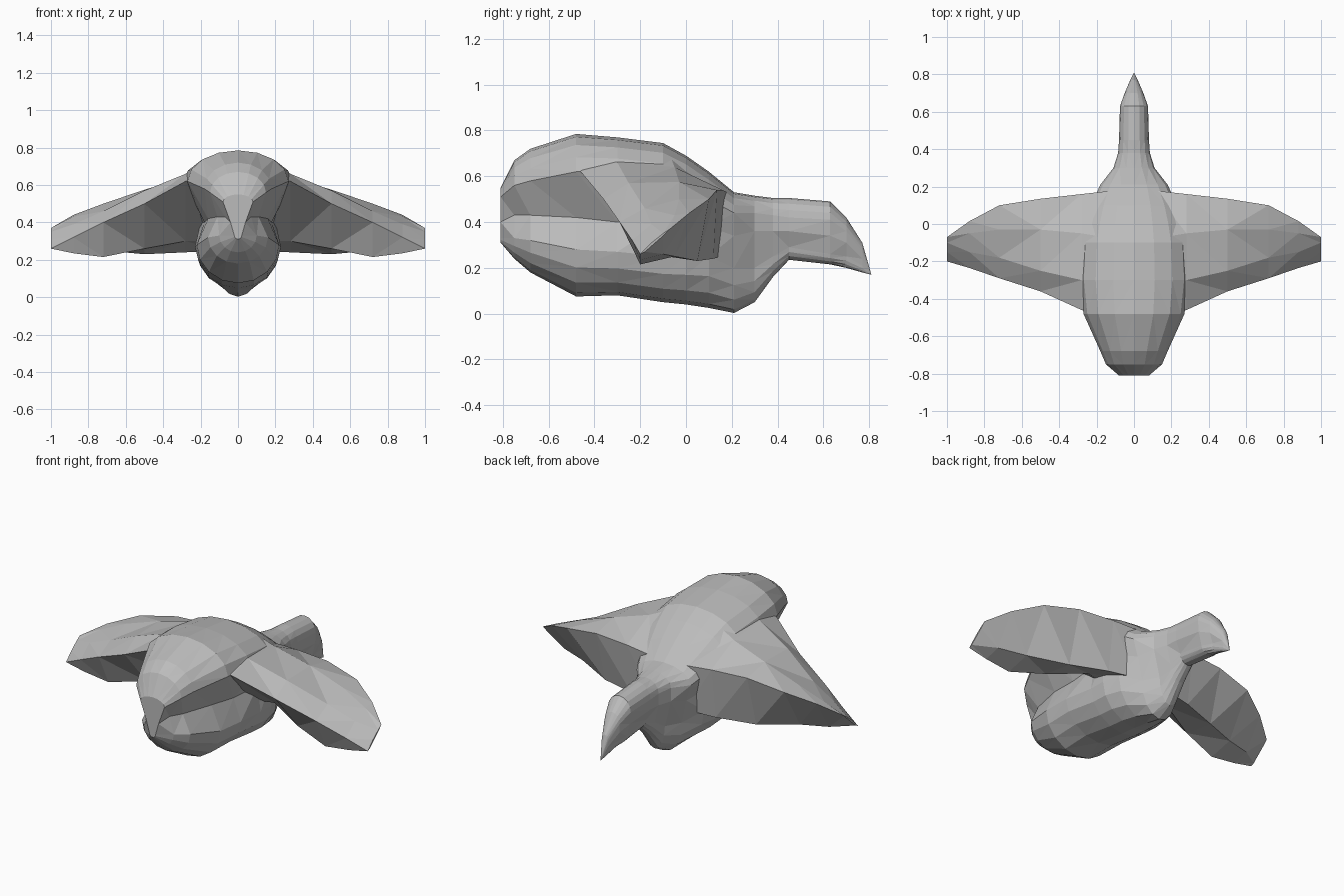
import bpy
import bmesh
from math import sin, cos, pi

default_cube = bpy.data.objects.get("Cube")
if default_cube:
    bpy.data.objects.remove(default_cube, do_unlink=True)

# Single plain colour
grey = bpy.data.materials.new("plain grey")
grey.use_nodes = True
colour = (0.5, 0.5, 0.5, 1)
grey.diffuse_color = colour
grey.node_tree.nodes["Principled BSDF"].inputs["Base Color"].default_value = colour


def loft(name, rings, tip=None):
    """Skin a row of closed rings, ending in a cap or in a pointed tip."""
    bm = bmesh.new()
    rows = [[bm.verts.new(point) for point in ring] for ring in rings]
    count = len(rows[0])
    for near, far in zip(rows, rows[1:]):
        for i in range(count):
            j = (i + 1) % count
            bm.faces.new((near[i], near[j], far[j], far[i]))
    bm.faces.new(rows[0])
    if tip:
        end = bm.verts.new(tip)
        for i in range(count):
            bm.faces.new((rows[-1][i], rows[-1][(i + 1) % count], end))
    else:
        bm.faces.new(rows[-1])
    bmesh.ops.triangulate(bm, faces=bm.faces[:])
    bmesh.ops.recalc_face_normals(bm, faces=bm.faces[:])
    mesh = bpy.data.meshes.new(name)
    bm.to_mesh(mesh)
    bm.free()
    mesh.materials.append(grey)
    part = bpy.data.objects.new(name, mesh)
    bpy.context.scene.collection.objects.link(part)
    return part


def body_ring(y, top, back_w, back_z, waist_w, waist_z, belly_w, belly_z, bottom):
    """Rounded back above, narrow waist, rounded belly below."""
    half = []
    for step in range(5):
        a = pi / 2 * step / 4
        half.append((back_w * sin(a), back_z + (top - back_z) * cos(a)))
    half.append((waist_w, waist_z))
    for step in range(4):
        a = pi / 2 * step / 4
        half.append((belly_w * cos(a), belly_z - (belly_z - bottom) * sin(a)))
    half.append((0, bottom))
    right = [(-x, z) for x, z in half[-2:0:-1]]
    return [(x, y, z) for x, z in half + right]


# Body, neck and head in one skin: y, top, back, waist, belly, bottom
body_sections = [
    (-.81, .55, .08, .51, .04, .40, .02, .33, .31),
    (-.75, .67, .15, .56, .07, .43, .10, .33, .24),
    (-.68, .72, .18, .58, .11, .43, .16, .32, .18),
    (-.48, .785, .27, .62, .16, .42, .22, .28, .075),
    (-.3, .77, .29, .62, .18, .4, .23, .27, .08),
    (-.1, .745, .28, .6, .2, .4, .22, .25, .05),
    (0, .69, .26, .56, .22, .4, .22, .25, .04),
    (.1, .62, .23, .5, .2, .38, .19, .25, .025),
    (.21, .53, .18, .44, .15, .34, .12, .2, .003),
    (.3, .515, .11, .44, .11, .36, .07, .2, .05),
    (.38, .505, .085, .43, .085, .36, .06, .25, .16),
    (.45, .505, .08, .42, .08, .36, .05, .29, .235),
    (.63, .49, .075, .41, .07, .34, .05, .26, .215),
    (.7, .42, .05, .36, .05, .31, .03, .25, .2),
    (.77, .31, .02, .27, .02, .24, .015, .21, .18),
]
loft("body", [body_ring(*s) for s in body_sections], tip=(0, .81, .17))

# Wing ribs: x, then (y, z) of front crease, two top, rear edge, two underside
wing_ribs = [
    (.1, (-.5, .66), (-.35, .75), (-.08, .72), (.18, .53), (.15, .25), (-.1, .3)),
    (.28, (-.46, .62), (-.3, .66), (-.05, .64), (.16, .54), (.12, .24), (-.05, .3)),
    (.5, (-.36, .5), (-.25, .57), (-.03, .575), (.135, .54), (.05, .23), (-.15, .26)),
    (.72, (-.29, .4), (-.18, .46), (-.03, .5), (.1, .5), (-.05, .25), (-.2, .215)),
    (.88, (-.235, .32), (-.15, .39), (-.05, .43), (.015, .44), (-.1, .26), (-.2, .235)),
    (1, (-.2, .26), (-.15, .31), (-.1, .35), (-.07, .37), (-.1, .34), (-.18, .27)),
]
wings = loft("wings", [[(x, y, z) for y, z in rib] for x, *rib in wing_ribs])
mirror = wings.modifiers.new("Mirror", "MIRROR")
mirror.use_axis[0] = True
mirror.use_clip = False
